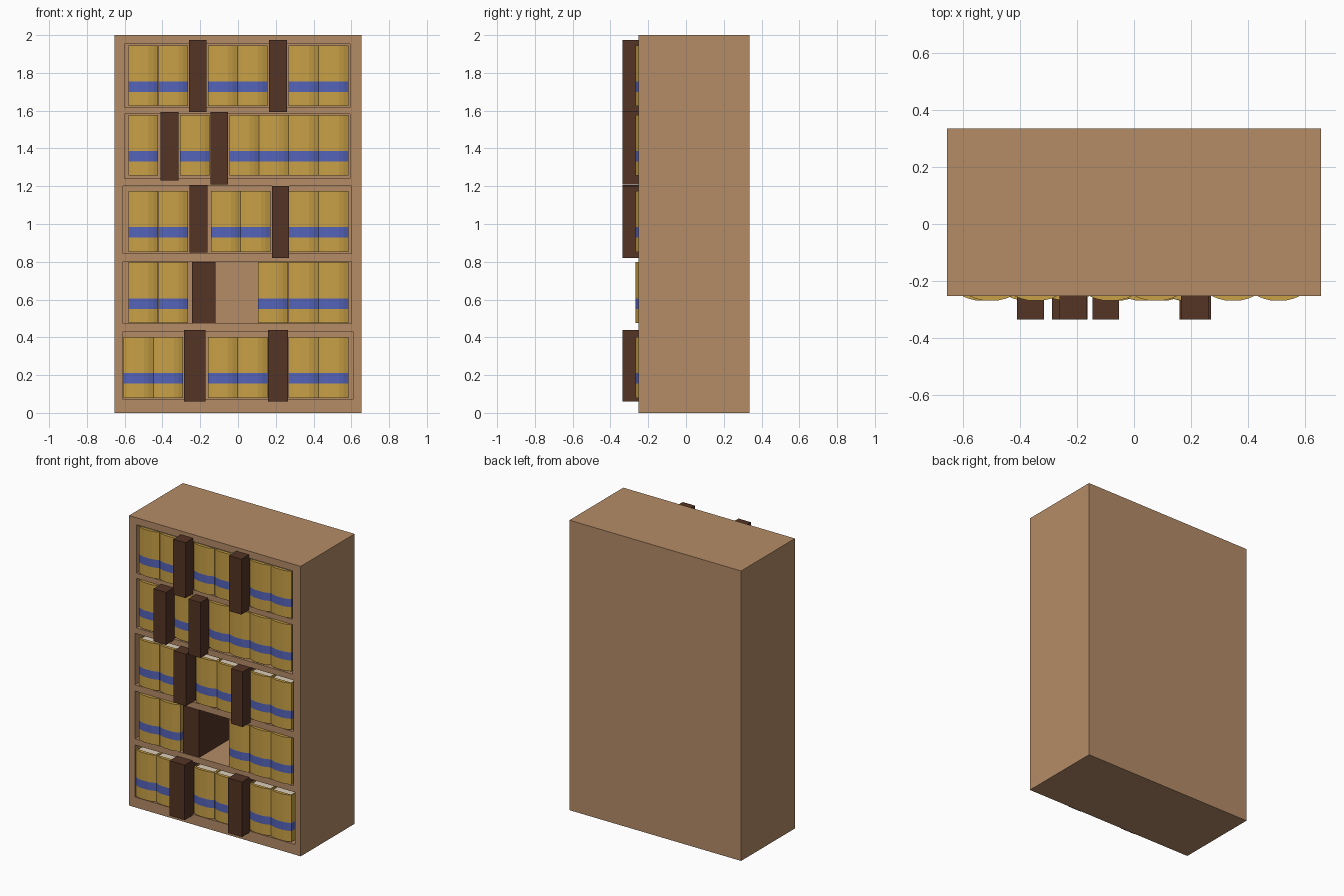
import bpy, bmesh

if "Cube" in bpy.data.objects:
    bpy.data.objects.remove(bpy.data.objects["Cube"])


def material(name, rgb):
    m = bpy.data.materials.new(name)
    m.diffuse_color = (*rgb, 1)
    m.use_nodes = True
    m.node_tree.nodes["Principled BSDF"].inputs["Base Color"].default_value = m.diffuse_color
    return m


WOOD = material("light wood", (0.462, 0.262, 0.136))
YELLOW = material("ochre cover", (0.58, 0.352, 0.061))
BLUE = material("blue band", (0.09, 0.127, 0.485))
DARK = material("dark brown cover", (0.09, 0.034, 0.018))
PAGES = material("cream pages", (0.72, 0.62, 0.48))


def finish(name, bm, mats):
    bmesh.ops.recalc_face_normals(bm, faces=bm.faces)
    me = bpy.data.meshes.new(name)
    bm.to_mesh(me)
    bm.free()
    for m in mats:
        me.materials.append(m)
    ob = bpy.data.objects.new(name, me)
    bpy.context.collection.objects.link(ob)
    return ob


def box(name, x, y, z, mat):
    bm = bmesh.new()
    bmesh.ops.create_cube(bm, size=1)
    for v in bm.verts:
        v.co = [a[0] + (c + 0.5) * (a[1] - a[0]) for a, c in zip((x, y, z), v.co)]
    return finish(name, bm, [mat])


def banded_book(name, x, z, w=0.157, h=0.322):
    # U-shaped cover with a rounded spine, stacked in three height bands
    yb, t = 0.15, 0.008
    prof = [(0, yb), (0, -0.25), (0.025, -0.261), (0.05, -0.267), (w - 0.05, -0.267),
            (w - 0.025, -0.261), (w, -0.25), (w, yb), (w - t, yb), (w - t, -0.245), (t, -0.245), (t, yb)]
    bm = bmesh.new()
    rings = [[bm.verts.new((x + px, py, z + dz)) for px, py in prof] for dz in (0, 0.075, 0.13, h)]
    n = len(prof)
    for k in range(3):
        for i in range(n):
            j = (i + 1) % n
            f = bm.faces.new((rings[k][i], rings[k][j], rings[k + 1][j], rings[k + 1][i]))
            f.material_index = int(k == 1)
    bm.faces.new(rings[0])
    bm.faces.new(rings[-1])
    finish(name, bm, [YELLOW, BLUE])
    # page block, slightly below the cover edge
    box(name + "_pages", (x + t, x + w - t), (-0.245, yb - 0.01), (z + 0.006, z + h - 0.006), PAGES)


# per shelf: opening (x0, x1, z0, z1), book base, book left edges, dark books (x0, x1, z0, z1, front)
SHELVES = [
    ((-0.61, 0.61, 0.07, 0.43), 0.08, (-0.605, -0.447, -0.16, -0.002, 0.268, 0.427),
     [(-0.287, -0.172, 0.06, 0.44, -0.335), (0.16, 0.265, 0.06, 0.44, -0.335)]),
    ((-0.61, 0.60, 0.472, 0.802), 0.476, (-0.58, -0.422, 0.107, 0.268, 0.427),
     [(-0.243, -0.12, 0.474, 0.80, -0.252)]),
    ((-0.61, 0.60, 0.845, 1.20), 0.853, (-0.58, -0.422, -0.144, 0.014, 0.268, 0.427),
     [(-0.257, -0.162, 0.85, 1.207, -0.335), (0.18, 0.27, 0.82, 1.20, -0.335)]),
    ((-0.60, 0.592, 1.24, 1.582), 1.256, (-0.58, -0.308, -0.045, 0.111, 0.268, 0.427),
     [(-0.41, -0.315, 1.23, 1.593, -0.335), (-0.145, -0.052, 1.21, 1.593, -0.335)]),
    ((-0.60, 0.592, 1.618, 1.952), 1.624, (-0.58, -0.422, -0.16, -0.002, 0.268, 0.427),
     [(-0.26, -0.166, 1.593, 1.975, -0.335), (0.165, 0.26, 1.593, 1.975, -0.335)]),
]

# cabinet body with five recesses cut into the front
cabinet = box("cabinet", (-0.655, 0.655), (-0.252, 0.335), (0, 2), WOOD)
bpy.context.view_layer.objects.active = cabinet
for s, (o, zb, lefts, darks) in enumerate(SHELVES):
    cutter = box("shelf_cutter", o[:2], (-0.4, 0.27), o[2:], WOOD)
    cutter.hide_render = True
    mod = cabinet.modifiers.new("recess", "BOOLEAN")
    mod.operation, mod.object, mod.solver = "DIFFERENCE", cutter, "EXACT"
    bpy.ops.object.modifier_apply(modifier=mod.name)
    bpy.data.objects.remove(cutter)
    # books standing on this shelf
    for i, x in enumerate(lefts):
        banded_book(f"book_{s + 1}_{i + 1}", x, zb)
    # thick dark books pulled forward
    for i, (x0, x1, z0, z1, front) in enumerate(darks):
        box(f"dark_book_{s + 1}_{i + 1}", (x0, x1), (front, 0.15), (z0, z1), DARK)
